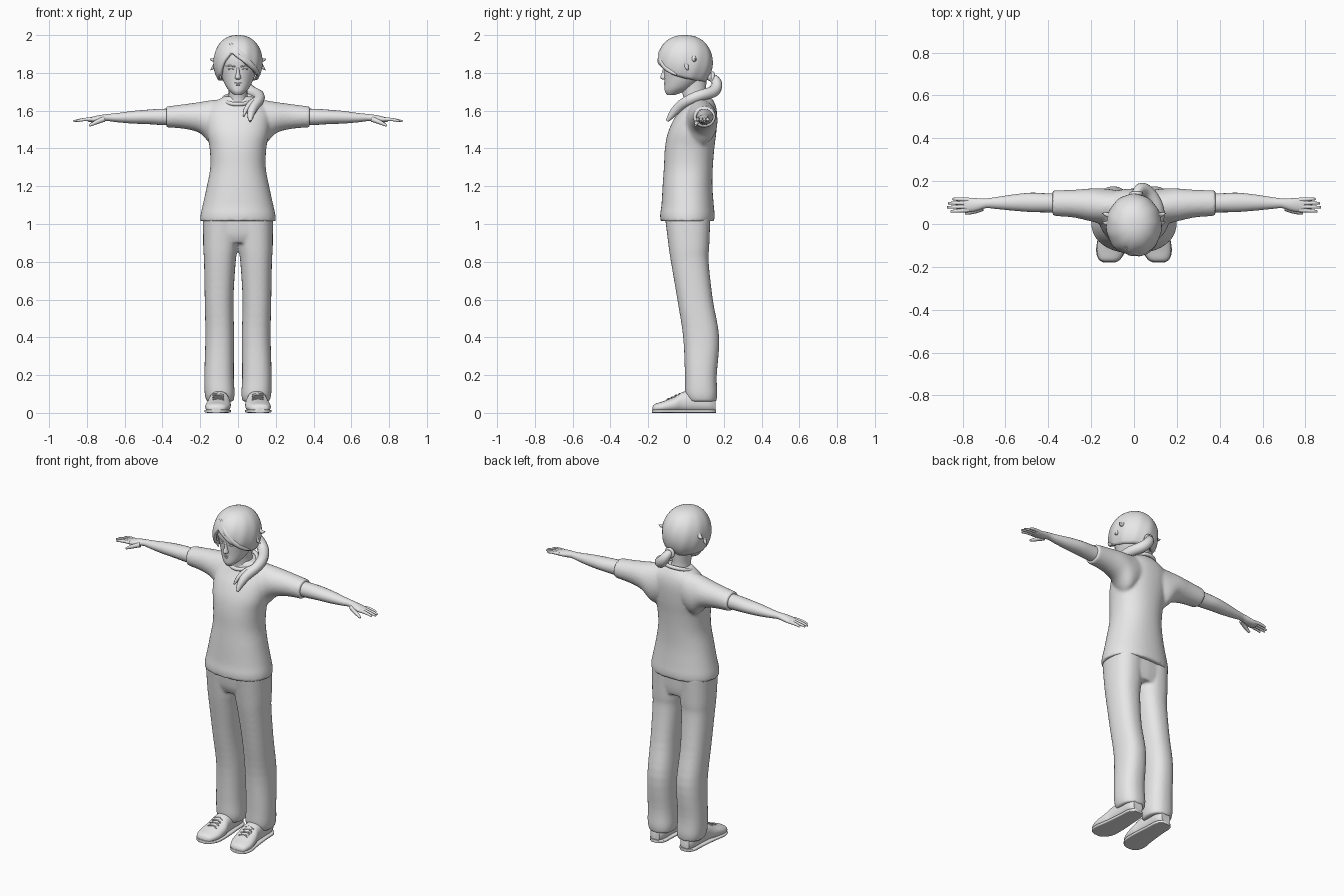
import bpy, bmesh, math
from math import sin, cos, pi
from mathutils import Vector

cube = bpy.data.objects.get("Cube")
if cube:
    bpy.data.objects.remove(cube, do_unlink=True)

grey = bpy.data.materials.new("plain_grey")
grey.use_nodes = True
grey.diffuse_color = (0.8, 0.8, 0.8, 1)
for node in grey.node_tree.nodes:
    if node.type == 'BSDF_PRINCIPLED':
        node.inputs["Base Color"].default_value = grey.diffuse_color

def smooth_rows(rows, steps=4):
    """Spline the section rows so that a loft flows between them."""
    out = []
    for i in range(len(rows) - 1):
        a, b, c, d = [Vector(rows[max(0, min(len(rows) - 1, i + k))]) for k in (-1, 0, 1, 2)]
        for t in (s / steps for s in range(steps)):
            out.append(0.5 * (2 * b + (c - a) * t + (2 * a - 5 * b + 4 * c - d) * t * t
                              + (3 * b - a - 3 * c + d) * t ** 3))
    return out + [Vector(rows[-1])]

def loft(bm, axis, rows, both=False, power=2.0, n=28):
    """Rows are (position on axis, low and high of the next two axes)."""
    for side in ((1, -1) if both else (1,)):
        rings = []
        for t, a0, a1, b0, b1 in smooth_rows(rows):
            verts = []
            for k in range(n):
                c, s = cos(2 * pi * k / n), sin(2 * pi * k / n)
                u = (a0 + a1) / 2 + (a1 - a0) / 2 * math.copysign(abs(c) ** (2 / power), c)
                v = (b0 + b1) / 2 + (b1 - b0) / 2 * math.copysign(abs(s) ** (2 / power), s)
                x, y, z = {'x': (t, u, v), 'y': (u, t, v), 'z': (u, v, t)}[axis]
                verts.append(bm.verts.new((x * side, y, z)))
            rings.append(verts)
        for r, q in zip(rings, rings[1:]):
            for k in range(n):
                bm.faces.new((r[k], r[(k + 1) % n], q[(k + 1) % n], q[k]))
        bm.faces.new(rings[0])
        bm.faces.new(rings[-1])

def select(ob):
    bpy.ops.object.select_all(action='DESELECT')
    ob.select_set(True)
    bpy.context.view_layer.objects.active = ob

def finish(name, bm):
    bmesh.ops.recalc_face_normals(bm, faces=bm.faces)
    mesh = bpy.data.meshes.new(name)
    bm.to_mesh(mesh)
    bm.free()
    ob = bpy.data.objects.new(name, mesh)
    bpy.context.collection.objects.link(ob)
    mesh.materials.append(grey)
    select(ob)
    bpy.ops.object.shade_smooth_by_angle(angle=math.radians(50))
    return ob

def solid(name, axis, rows, **options):
    bm = bmesh.new()
    loft(bm, axis, rows, **options)
    finish(name, bm)

def blend(ob, voxel):
    mod = ob.modifiers.new("blend", 'REMESH')
    mod.mode, mod.voxel_size, mod.use_smooth_shade = 'VOXEL', voxel, True
    mod = ob.modifiers.new("soften", 'SMOOTH')
    mod.factor, mod.iterations = 0.5, 4

def tube(name, pts, radii, closed=False):
    cu = bpy.data.curves.new(name, 'CURVE')
    cu.dimensions, cu.bevel_depth, cu.bevel_resolution = '3D', 1.0, 3
    cu.use_fill_caps, cu.resolution_u = True, 5
    sp = cu.splines.new('NURBS')
    sp.points.add(len(pts) - 1)
    for p, co, r in zip(sp.points, pts, radii):
        p.co, p.radius = (*co, 1), r
    sp.order_u = min(4, len(pts))
    sp.use_endpoint_u, sp.use_cyclic_u = not closed, closed
    ob = bpy.data.objects.new(name, cu)
    bpy.context.collection.objects.link(ob)
    cu.materials.append(grey)
    select(ob)
    bpy.ops.object.convert(target='MESH')
    bpy.ops.object.shade_smooth_by_angle(angle=math.radians(50))

# Shirt: torso blended with short sleeves, and a round collar
bm = bmesh.new()
torso = [(1.015, .2, -.135, .15), (1.05, .198, -.137, .152), (1.1, .187, -.13, .147), (1.2, .165, -.124, .14),
         (1.3, .147, -.117, .142), (1.4, .15, -.112, .15), (1.48, .165, -.097, .16), (1.55, .17, -.067, .165),
         (1.6, .165, -.035, .163), (1.64, .13, -.012, .152), (1.675, .075, 0, .13)]
loft(bm, 'z', [(z, -w, w, front, back) for z, w, front, back in torso], power=2.2, n=40)
loft(bm, 'x', [(.04, .03, .15, 1.49, 1.66), (.13, 0, .165, 1.42, 1.657), (.2, .012, .166, 1.48, 1.646),
               (.28, .03, .16, 1.503, 1.635), (.38, .038, .157, 1.512, 1.622)], both=True)
blend(finish("shirt", bm), .009)
circle = [2 * pi * k / 12 for k in range(12)]
tube("collar", [(.08 * sin(a), .055 - .078 * cos(a), 1.66 - .027 * cos(a)) for a in circle], [.011] * 12, closed=True)

# Trousers: pelvis blended with two legs
bm = bmesh.new()
loft(bm, 'z', [(.9, -.16, .16, -.08, .115), (.95, -.184, .184, -.1, .125), (1.06, -.185, .185, -.112, .13)], power=2.3)
loft(bm, 'z', [(.06, .025, .165, .01, .16), (.1, .018, .176, -.005, .166), (.2, .022, .178, -.006, .163),
               (.4, .02, .173, -.015, .176), (.6, .024, .176, -.046, .142), (.8, .012, .18, -.08, .12),
               (.88, .001, .184, -.092, .123), (1.04, -.01, .186, -.112, .13)], both=True, power=2.3)
blend(finish("trousers", bm), .008)

# Shoes, soles and laces
solid("shoes", 'y', [(-.178, .095, .135, .01, .03), (-.165, .066, .162, .003, .047), (-.12, .043, .174, .002, .062),
                     (-.06, .038, .166, .002, .085), (-.02, .045, .155, .002, .11), (.05, .05, .15, .002, .12),
                     (.12, .052, .147, .002, .11), (.155, .07, .13, .005, .08)], both=True, power=2.3)
sole = [(-.18, .09, .14), (-.165, .064, .165), (-.12, .04, .177), (-.04, .038, .165), (.06, .045, .155),
        (.13, .05, .15), (.16, .075, .125)]
solid("soles", 'y', [(y, inner, outer, 0, .018) for y, inner, outer in sole], both=True, power=5)
for side in (1, -1):
    for k in range(4):
        y, z = -.09 + .02 * k, .074 + .009 * k
        for slant in (.01, -.01):
            tube("shoe_lace", [(side * .075, y - slant, z - .005), (side * .104, y, z + .007),
                               (side * .133, y + slant, z - .003)], [.003] * 3)

# Arms with palms, fingers and thumbs
solid("arms", 'x', [(.3, .05, .145, 1.525, 1.61), (.4, .054, .143, 1.524, 1.61), (.48, .056, .146, 1.529, 1.605),
                    (.56, .062, .138, 1.532, 1.598), (.64, .07, .126, 1.539, 1.587), (.69, .074, .119, 1.545, 1.582),
                    (.73, .062, .12, 1.54, 1.577), (.77, .056, .122, 1.538, 1.568),
                    (.795, .06, .12, 1.542, 1.562)], both=True, n=20)
for side in (1, -1):
    for k, tip in enumerate((.855, .872, .868, .845)):
        y = .065 + .016 * k
        tube("finger", [(side * .77, y, 1.554), (side * .81, y - .003 + .002 * k, 1.556),
                        (side * .84, y - .005 + .003 * k, 1.55), (side * tip, y - .006 + .003 * k, 1.544)],
             [.01, .0095, .008, .005])
    tube("thumb", [(side * .71, .075, 1.555), (side * .74, .06, 1.545), (side * .765, .053, 1.532),
                   (side * .787, .05, 1.521)], [.015, .013, .01, .006])

# Neck, head and face features
solid("neck", 'z', [(1.6, -.06, .06, -.01, .12), (1.66, -.052, .052, -.012, .11), (1.7, -.049, .049, -.02, .105),
                    (1.77, -.055, .055, -.03, .11)])
skull = [(1.683, .02, -.1, -.06), (1.7, .04, -.111, -.01), (1.72, .058, -.113, .03), (1.75, .075, -.113, .07),
         (1.78, .087, -.115, .1), (1.82, .1, -.118, .11), (1.87, .11, -.122, .115), (1.92, .1, -.11, .1),
         (1.96, .06, -.07, .06)]
solid("head", 'z', [(z, -w, w, front, back) for z, w, front, back in skull], n=32)
solid("nose", 'z', [(1.765, -.011, .011, -.124, -.09), (1.775, -.016, .016, -.137, -.09),
                    (1.8, -.01, .01, -.129, -.09), (1.835, -.008, .008, -.119, -.09)], n=14)
for z, half in ((1.746, .024), (1.737, .019)):
    tube("lip", [(-half, -.106, z), (0, -.119, z), (half, -.106, z)], [.001, .006, .001])
for side in (1, -1):
    tube("eye", [(side * .018, -.114, 1.817), (side * .037, -.113, 1.821), (side * .056, -.1, 1.819)], [.001, .009, .001])
    tube("eyebrow", [(side * .015, -.117, 1.833), (side * .04, -.112, 1.841), (side * .065, -.093, 1.836)],
         [.004, .005, .003])

# Hair cap with a hairline that dips by direction around the head
hairline = [(-180, 1.75), (-120, 1.76), (-80, 1.76), (-52, 1.79), (-35, 1.86), (-18, 1.91), (0, 1.88),
            (30, 1.83), (60, 1.79), (90, 1.77), (120, 1.76), (180, 1.75)]

def edge_height(deg):
    for (a, za), (b, zb) in zip(hairline, hairline[1:]):
        if deg <= b:
            return za + (zb - za) * (deg - a) / (b - a)

bm = bmesh.new()
around, down = 72, 18
crown = bm.verts.new((0, -.006, 2))
rings = [[] for i in range(down)]
for k in range(around):
    deg = -180 + 360 * k / around
    a = math.radians(deg)
    for i, verts in enumerate(rings, 1):
        phi = math.acos((edge_height(deg) - 1.855) / .145) * i / down
        r = sin(phi) ** .85 * (1 + .014 * sin(11 * a + 3 * phi) * i / down)
        verts.append(bm.verts.new((.13 * r * sin(a), -.006 - .147 * r * cos(a), 1.855 + .145 * cos(phi))))
for k in range(around):
    j = (k + 1) % around
    bm.faces.new((crown, rings[0][k], rings[0][j]))
    for r, q in zip(rings, rings[1:]):
        bm.faces.new((r[k], q[k], q[j], r[j]))
mod = finish("hair_cap", bm).modifiers.new("thickness", 'SOLIDIFY')
mod.thickness, mod.offset = .018, -1

# Loose locks, hair tie and side ponytail
tube("fringe_lock", [(-.04, -.105, 1.955), (0, -.138, 1.915), (.05, -.135, 1.86), (.095, -.1, 1.815),
                     (.115, -.05, 1.79)], [.006, .016, .018, .015, .004])
tube("temple_lock", [(-.05, -.1, 1.95), (-.085, -.1, 1.89), (-.1, -.075, 1.82), (-.09, -.06, 1.76)],
     [.006, .016, .015, .003])
for side in (1, -1):
    tube("side_tuft", [(side * .105, 0, 1.87), (side * .125, 0, 1.83), (side * .145, .01, 1.815)], [.015, .014, .002])
    tube("ear_tuft", [(side * .11, .04, 1.88), (side * .13, .045, 1.86), (side * .148, .05, 1.875)], [.015, .012, .002])
tube("hair_tie", [(.01 + .024 * sin(a), .142, 1.775 + .024 * cos(a)) for a in circle], [.009] * 12, closed=True)
tube("ponytail", [(.01, .1, 1.785), (.01, .15, 1.778), (.03, .172, 1.74), (.07, .15, 1.695), (.115, .08, 1.685),
                  (.115, .01, 1.655), (.08, -.035, 1.625), (.065, -.075, 1.58), (.065, -.1, 1.545)],
     [.02, .022, .03, .032, .03, .028, .027, .022, .008])
tube("ponytail_strand", [(.1, 0, 1.66), (.06, -.03, 1.64), (.035, -.06, 1.605), (.03, -.08, 1.57)],
     [.016, .018, .014, .004])
